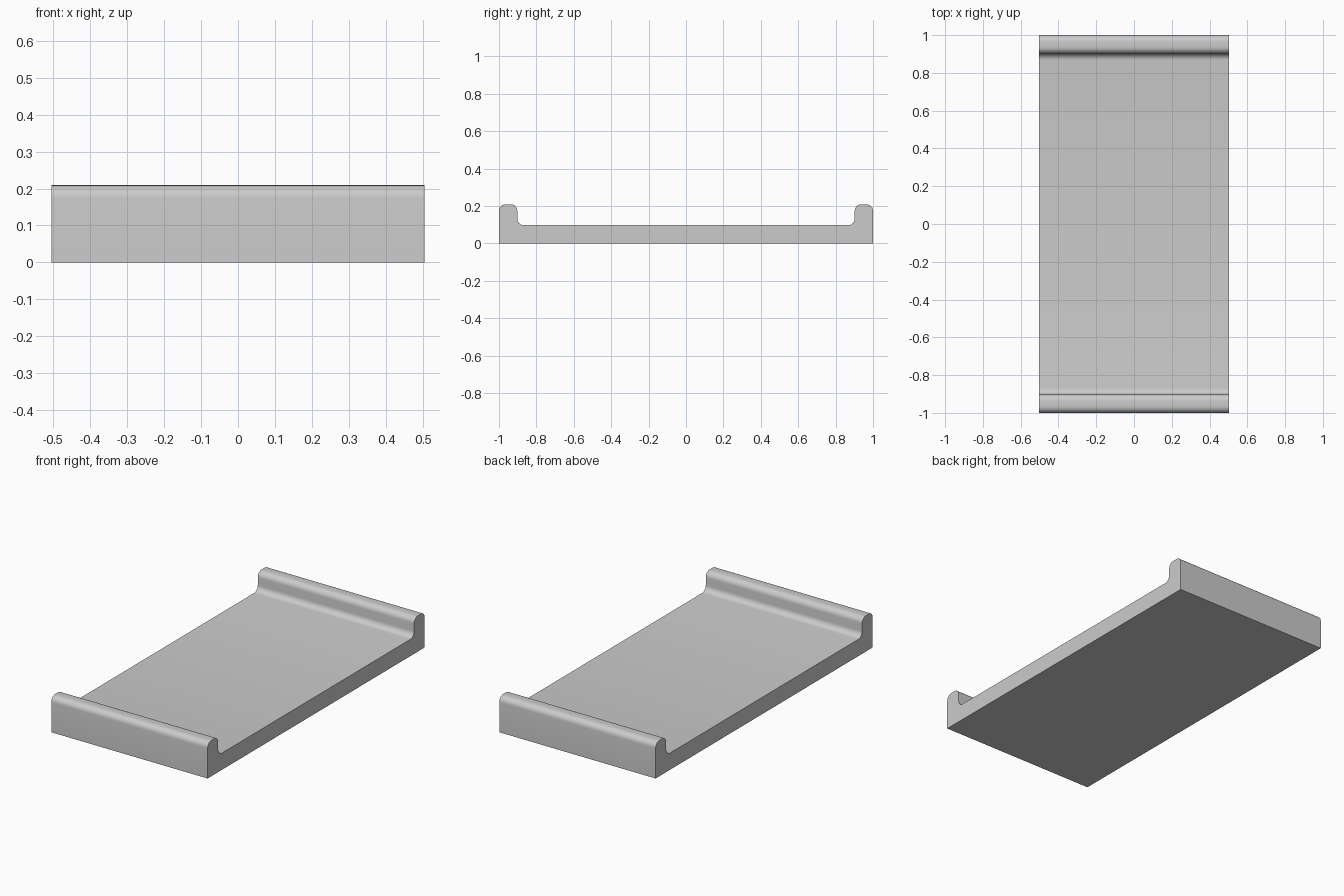
import bpy, bmesh
from math import sin, cos, pi, radians

if "Cube" in bpy.data.objects:
    bpy.data.objects.remove(bpy.data.objects["Cube"])

HALF_W, TOP, FLOOR, LIP, R = 0.504, 0.209, 0.098, 0.098, 0.034
INNER = 1 - LIP


def arc(cy, cz, start, end, steps=6):
    angles = [radians(start + (end - start) * i / steps) for i in range(steps + 1)]
    return [(cy + R * cos(a), cz + R * sin(a)) for a in angles]


# Half of the tray section: outer wall, rounded lip, filleted inner corner
half = [(1, 0)]
half += arc(1 - R, TOP - R, 0, 90)
half += arc(INNER + R, TOP - R, 90, 180)
half += arc(INNER - R, FLOOR + R, 0, -90)
profile = half + [(-y, z) for y, z in reversed(half)]

# Tray: mirrored section extruded across the width
bm = bmesh.new()
face = bm.faces.new([bm.verts.new((-HALF_W, y, z)) for y, z in profile])
ext = bmesh.ops.extrude_face_region(bm, geom=[face], use_keep_orig=True)
moved = [g for g in ext["geom"] if isinstance(g, bmesh.types.BMVert)]
bmesh.ops.translate(bm, verts=moved, vec=(2 * HALF_W, 0, 0))
bmesh.ops.recalc_face_normals(bm, faces=bm.faces)
mesh = bpy.data.meshes.new("tray")
bm.to_mesh(mesh)
bm.free()
tray = bpy.data.objects.new("tray", mesh)
bpy.context.collection.objects.link(tray)

# Smooth rounded lips, crisp edges
bpy.context.view_layer.objects.active = tray
tray.select_set(True)
bpy.ops.object.shade_smooth_by_angle(angle=radians(30))
